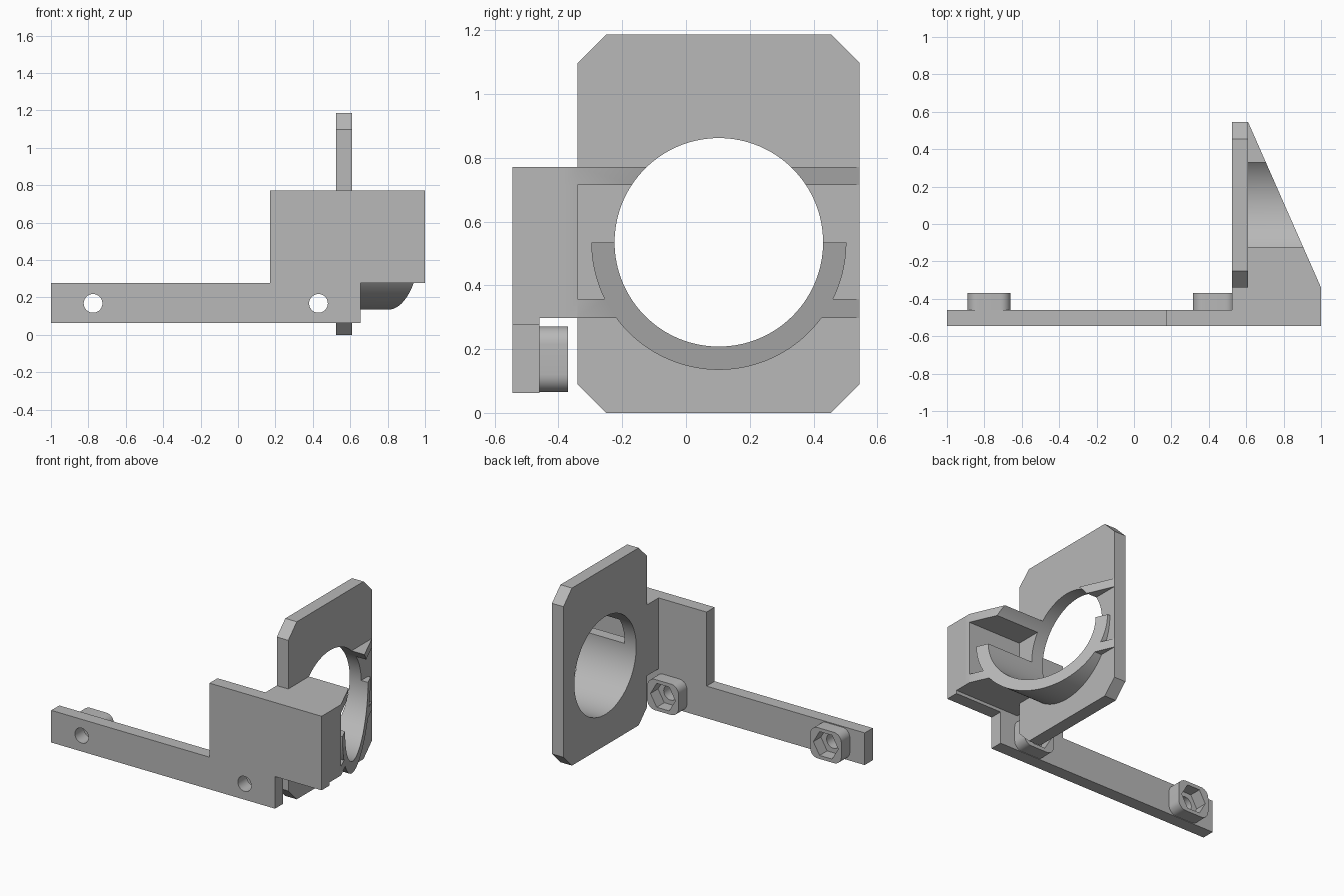
import bpy
import math

cube = bpy.data.objects.get("Cube")
if cube:
    bpy.data.objects.remove(cube, do_unlink=True)

grey = bpy.data.materials.new("matte grey")
grey.use_nodes = True
COLOR = (0.48, 0.48, 0.48, 1)
grey.diffuse_color = COLOR
grey.node_tree.nodes["Principled BSDF"].inputs["Base Color"].default_value = COLOR


def prism(name, profile, axis, lo, hi):
    """Extrude a 2D profile along an axis: x uses (y, z), y uses (x, z), z uses (x, y)."""
    i = "xyz".index(axis)
    verts = []
    for level in (lo, hi):
        for point in profile:
            co = list(point)
            co.insert(i, level)
            verts.append(co)
    n = len(profile)
    faces = [list(range(n))[::-1], list(range(n, 2 * n))]
    faces += [[k, (k + 1) % n, (k + 1) % n + n, k + n] for k in range(n)]
    # Orient faces outward for any winding of the profile
    area = sum(profile[k][0] * profile[(k + 1) % n][1]
               - profile[(k + 1) % n][0] * profile[k][1] for k in range(n))
    if (area < 0) != (axis == "y"):
        faces = [f[::-1] for f in faces]
    mesh = bpy.data.meshes.new(name)
    mesh.from_pydata(verts, [], faces)
    mesh.materials.append(grey)
    ob = bpy.data.objects.new(name, mesh)
    bpy.context.collection.objects.link(ob)
    return ob


def box(name, x, y, z):
    return prism(name, [(x[0], y[0]), (x[1], y[0]), (x[1], y[1]), (x[0], y[1])], "z", *z)


def arc(cx, cy, r, start, end, steps):
    """Points on an arc, both ends included."""
    return [(cx + r * math.cos(math.radians(start + (end - start) * k / steps)),
             cy + r * math.sin(math.radians(start + (end - start) * k / steps)))
            for k in range(steps + 1)]


def circle(cx, cy, r, sides):
    return arc(cx, cy, r, 0, 360, sides)[:-1]


def combine(target, other, operation):
    mod = target.modifiers.new(operation, "BOOLEAN")
    mod.operation = operation
    mod.solver = "EXACT"
    mod.object = other
    bpy.context.view_layer.objects.active = target
    bpy.ops.object.modifier_apply(modifier=mod.name)
    bpy.data.objects.remove(other, do_unlink=True)


FRONT, WALL_BACK, BLOCK_BACK, BACK = -0.545, -0.46, -0.34, 0.545
PLATE_X, PLATE_FACE = 0.525, 0.61
BORE_Y, BORE_Z, BORE_R = 0.103, 0.535, 0.327
SCREWS = (-0.775, 0.43)

# Front mounting wall: long bar with a raised panel
bracket = prism("mounting_bracket",
                [(-1, 0.062), (0.655, 0.062), (0.655, 0.277), (1, 0.277),
                 (1, 0.772), (0.17, 0.772), (0.17, 0.277), (-1, 0.277)],
                "y", FRONT, WALL_BACK)

# Side block joining the wall to the ring plate
combine(bracket, box("side_block", (PLATE_X, 1), (WALL_BACK - 0.04, BLOCK_BACK),
                     (0.298, 0.772)), "UNION")

# Upright plate with chamfered corners
c, top = 0.09, 1.187
plate = prism("ring_plate",
              [(BLOCK_BACK + c, 0), (BACK - c, 0), (BACK, c), (BACK, top - c),
               (BACK - c, top), (BLOCK_BACK + c, top), (BLOCK_BACK, top - c), (BLOCK_BACK, c)],
              "x", PLATE_X, PLATE_FACE)
combine(bracket, plate, "UNION")

# Upper and lower gusset shelves
for name, z in (("upper_shelf", (0.715, 0.772)), ("lower_shelf", (0.298, 0.357))):
    combine(bracket, box(name, (PLATE_FACE - 0.04, 1), (BLOCK_BACK - 0.04, BACK), z), "UNION")

# Half-round cradle under the bore
cradle = (arc(BORE_Y, BORE_Z, 0.4, 180, 360, 64)
          + arc(BORE_Y, BORE_Z, BORE_R - 0.03, 360, 180, 64))
combine(bracket, prism("cradle", cradle, "x", PLATE_FACE - 0.04, 1), "UNION")

# Bore, then the slanted trim of shelves and cradle
combine(bracket, prism("bore_cutter", circle(BORE_Y, BORE_Z, BORE_R, 128), "x", 0.4, 1.2),
        "DIFFERENCE")
slope = (0.655 - 1) / (BACK - BLOCK_BACK)
combine(bracket, prism("slant_cutter",
                       [(1, BLOCK_BACK), (1 + slope, BACK), (1 + slope * 1.2, BACK + 0.2 * (BACK - BLOCK_BACK)),
                        (1.3, 0.8), (1.3, BLOCK_BACK)], "z", -0.1, 1.3), "DIFFERENCE")

# Nut bosses with hexagonal pockets and screw holes
for sx in SCREWS:
    w, h, r, z = 0.115, 0.103, 0.055, 0.168
    outline = []
    for k, (u, v) in enumerate(((1, 1), (-1, 1), (-1, -1), (1, -1))):
        outline += arc(sx + u * (w - r), z + v * (h - r), r, 90 * k, 90 * k + 90, 8)
    combine(bracket, prism("nut_boss", outline, "y", WALL_BACK - 0.03, -0.37), "UNION")
    combine(bracket, prism("nut_pocket", circle(sx, z, 0.092, 6), "y", -0.45, -0.3), "DIFFERENCE")
    combine(bracket, prism("screw_hole", circle(sx, z, 0.05, 40), "y", -0.7, -0.3), "DIFFERENCE")

# Smooth curved walls, keep machined edges crisp
bpy.ops.object.select_all(action="DESELECT")
bracket.select_set(True)
bpy.context.view_layer.objects.active = bracket
bpy.ops.object.shade_smooth_by_angle(angle=math.radians(25))
